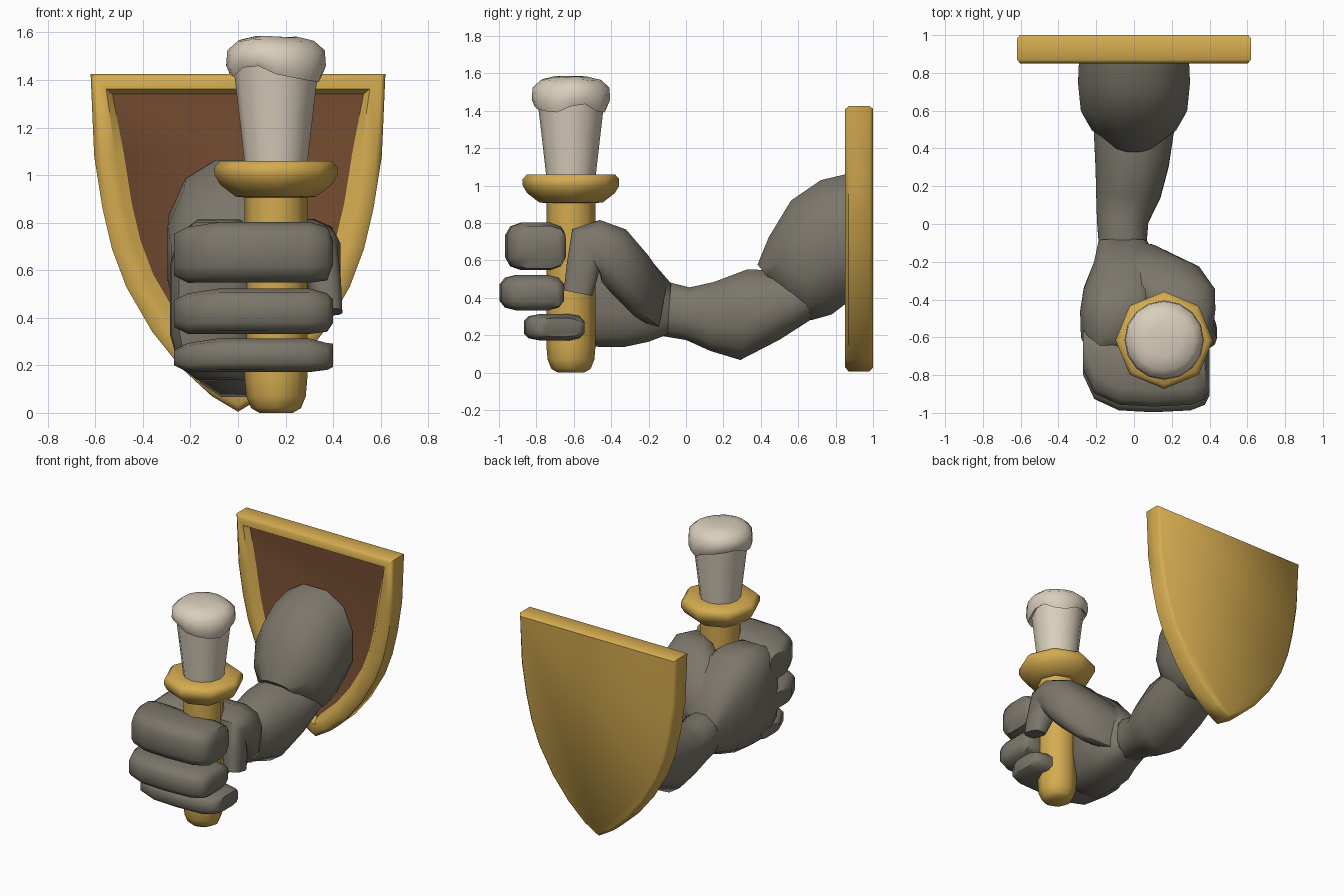
import bpy, bmesh, math
from mathutils import Vector

if "Cube" in bpy.data.objects:
    bpy.data.objects.remove(bpy.data.objects["Cube"])


def material(name, rgb):
    m = bpy.data.materials.new(name)
    m.use_nodes = True
    m.diffuse_color = (*rgb, 1)
    m.node_tree.nodes["Principled BSDF"].inputs["Base Color"].default_value = (*rgb, 1)
    return m


gold = material("gold", (0.66, 0.41, 0.08))
wood = material("brown wood", (0.17, 0.07, 0.03))
stone = material("grey stone", (0.2, 0.183, 0.147))
wax = material("cream wax", (0.7, 0.62, 0.5))


def finish(name, bm, mats):
    bmesh.ops.recalc_face_normals(bm, faces=bm.faces)
    mesh = bpy.data.meshes.new(name)
    bm.to_mesh(mesh)
    bm.free()
    for m in mats:
        mesh.materials.append(m)
    obj = bpy.data.objects.new(name, mesh)
    bpy.context.collection.objects.link(obj)
    bpy.ops.object.select_all(action="DESELECT")
    obj.select_set(True)
    bpy.context.view_layer.objects.active = obj
    bpy.ops.object.shade_smooth_by_angle(angle=math.radians(50))
    return obj


def skin(name, rings, mat):
    """Bridge rings of points and cap both ends."""
    bm = bmesh.new()
    loops = [[bm.verts.new(p) for p in ring] for ring in rings]
    for a, b in zip(loops, loops[1:]):
        for i in range(len(a)):
            j = (i + 1) % len(a)
            bm.faces.new((a[i], a[j], b[j], b[i]))
    bm.faces.new(loops[0])
    bm.faces.new(loops[-1])
    return finish(name, bm, [mat])


def section(centre, u, v, power, n=12):
    """Rounded-box outline spanned by half-axes u and v."""
    def curve(t):
        return math.copysign(abs(t) ** (2 / power), t)
    angles = [math.tau * (i + 0.5) / n for i in range(n)]
    return [centre + u * curve(math.cos(a)) + v * curve(math.sin(a)) for a in angles]


def limb(name, stations, power):
    """Stations: upper y, z, lower y, z, middle x, half width."""
    rings = []
    for ya, za, yb, zb, x, w in stations:
        a, b = Vector((x, ya, za)), Vector((x, yb, zb))
        rings.append(section((a + b) / 2, Vector((w, 0, 0)), (a - b) / 2, power))
    return skin(name, rings, stone)


def finger(name, stations):
    """Stations: x, front y, back y, low z, high z."""
    rings = []
    for x, y0, y1, z0, z1 in stations:
        rings.append(section(Vector((x, (y0 + y1) / 2, (z0 + z1) / 2)),
                             Vector((0, (y1 - y0) / 2, 0)),
                             Vector((0, 0, (z1 - z0) / 2)), 3.5))
    return skin(name, rings, stone)


def lathe(name, profile, mat, n, wave=None):
    rings = []
    for k, (r, z) in enumerate(profile):
        ring = []
        for i in range(n):
            a = math.tau * i / n
            dz = wave(k, a) if wave else 0
            ring.append((0.16 + r * math.cos(a), -0.615 + r * math.sin(a), z + dz))
        rings.append(ring)
    return skin(name, rings, mat)


# Shield: mirrored outline, bevelled rim and recessed wooden panel
half = [(0.62, 1.425), (0.605, 1.08), (0.57, 0.86), (0.53, 0.69), (0.47, 0.53),
        (0.36, 0.34), (0.24, 0.19), (0.11, 0.07)]
outline = half + [(0, 0.005)] + [(-x, z) for x, z in reversed(half)]
bm = bmesh.new()
front = [bm.verts.new((x, 0.87, z)) for x, z in outline]
back = [bm.verts.new((x, 0.98, z)) for x, z in outline]
front_face, back_face = bm.faces.new(front), bm.faces.new(back[::-1])
for i in range(len(front)):
    j = (i + 1) % len(front)
    bm.faces.new((front[i], back[i], back[j], front[j]))
bmesh.ops.recalc_face_normals(bm, faces=bm.faces)
bmesh.ops.inset_region(bm, faces=[back_face], thickness=0.02, depth=0.02)
for width, depth in ((0.025, 0.02), (0.065, 0), (0.035, -0.04)):
    bmesh.ops.inset_region(bm, faces=[front_face], thickness=width, depth=depth)
front_face.material_index = 1
finish("shield", bm, [gold, wood])

# Arm
limb("upper_arm", [
    (0.87, 1.075, 0.87, 0.37, 0, 0.3),
    (0.72, 1.04, 0.78, 0.3, 0, 0.305),
    (0.56, 0.93, 0.67, 0.27, 0, 0.29),
    (0.44, 0.73, 0.6, 0.31, 0, 0.23),
    (0.38, 0.58, 0.53, 0.4, 0, 0.13)], 2.3)
limb("forearm", [
    (-0.22, 0.45, -0.22, 0.22, -0.06, 0.12),
    (-0.1, 0.49, -0.12, 0.19, -0.06, 0.13),
    (0.02, 0.46, 0, 0.17, -0.06, 0.14),
    (0.15, 0.49, 0.13, 0.11, -0.03, 0.175),
    (0.33, 0.56, 0.29, 0.06, -0.01, 0.2),
    (0.5, 0.55, 0.5, 0.17, 0, 0.22),
    (0.62, 0.55, 0.67, 0.28, 0, 0.22)], 2.3)

# Hand
limb("palm", [
    (-0.68, 0.76, -0.68, 0.18, -0.13, 0.12),
    (-0.6, 0.81, -0.6, 0.14, -0.1, 0.185),
    (-0.46, 0.82, -0.46, 0.13, -0.08, 0.21),
    (-0.35, 0.78, -0.33, 0.13, -0.06, 0.21),
    (-0.2, 0.62, -0.2, 0.16, -0.04, 0.175),
    (-0.08, 0.48, -0.1, 0.2, -0.06, 0.13)], 3.2)
limb("thumb", [
    (-0.1, 0.48, -0.15, 0.22, -0.02, 0.14),
    (-0.2, 0.63, -0.28, 0.3, 0.12, 0.23),
    (-0.32, 0.77, -0.4, 0.42, 0.2, 0.235),
    (-0.46, 0.82, -0.45, 0.48, 0.25, 0.185),
    (-0.61, 0.77, -0.46, 0.56, 0.31, 0.11),
    (-0.64, 0.58, -0.47, 0.51, 0.36, 0.075),
    (-0.655, 0.44, -0.5, 0.41, 0.385, 0.055)], 2.8)
for name, y0, y1, z0, z1 in (("index_finger", -0.97, -0.64, 0.545, 0.805),
                             ("middle_finger", -1, -0.65, 0.33, 0.525),
                             ("ring_finger", -0.87, -0.54, 0.17, 0.315)):
    mid = (z0 + z1) / 2
    finger(name, [
        (-0.27, y0 + 0.2, y1 + 0.08, z0 + 0.03, z1 - 0.05),
        (-0.21, y0 + 0.07, y1 + 0.06, z0, z1 - 0.02),
        (-0.08, y0 + 0.01, y1 + 0.02, z0, z1),
        (0.1, y0, y1, z0, z1),
        (0.3, y0 + 0.01, y1, z0, z1),
        (0.375, y0 + 0.04, y1, z0 + 0.01, z1 - 0.02),
        (0.4, y0 + 0.09, y1 - 0.03, mid - 0.05, mid + 0.05)])

# Torch
lathe("handle", [(0.07, 0), (0.105, 0.02), (0.125, 0.07), (0.132, 0.15),
                 (0.132, 1.0)], gold, 8)
lathe("collar", [(0.12, 0.905), (0.17, 0.91), (0.235, 0.96), (0.258, 1.0),
                 (0.258, 1.035), (0.235, 1.06), (0.12, 1.06)], gold, 8)
lathe("candle", [(0.13, 1.03), (0.155, 1.25), (0.182, 1.48)], wax, 12)


def drip(k, a):
    strength = (1, 1, 0.7, 0.2, 0.15, 0.1)[k]
    return strength * (0.022 * math.sin(3 * a + 1) - 0.02 * math.cos(a)
                       + 0.012 * math.sin(5 * a))


lathe("melted_wax", [(0.165, 1.45), (0.195, 1.425), (0.21, 1.46), (0.205, 1.525),
                     (0.16, 1.565), (0.09, 1.582)], wax, 16, drip)
